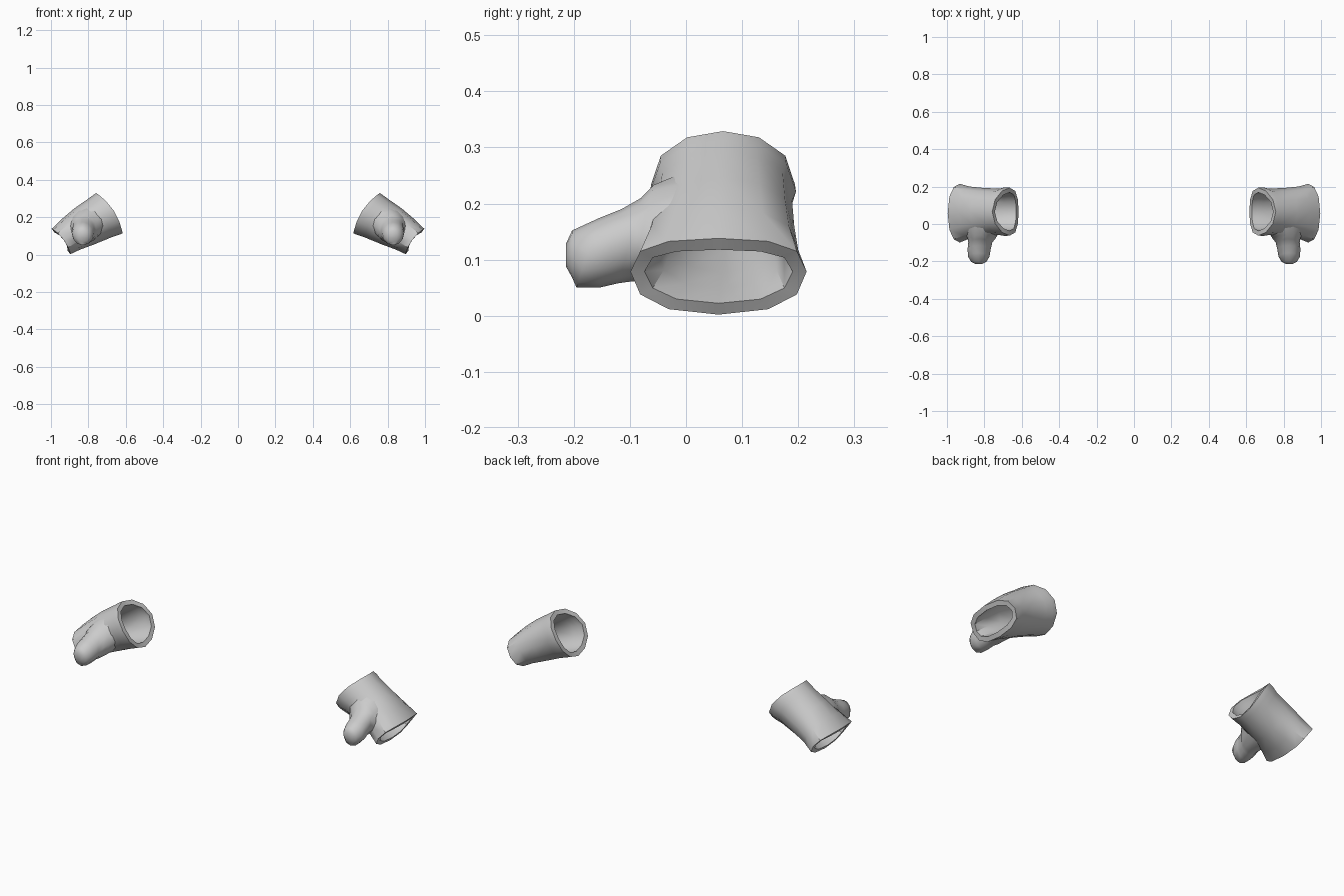
import bpy, bmesh, math
from mathutils import Vector
from mathutils.bvhtree import BVHTree

if "Cube" in bpy.data.objects:
    bpy.data.objects.remove(bpy.data.objects["Cube"])

SEG = 12
grey = bpy.data.materials.new("light grey cloth")
grey.diffuse_color = (0.6, 0.6, 0.6, 1)
grey.use_nodes = True
grey.node_tree.nodes["Principled BSDF"].inputs["Base Color"].default_value = grey.diffuse_color


def power(v, p):
    return math.copysign(abs(v) ** p, v)


def skin(bm, a, b):
    """Join two rings of equal size with quads."""
    n = len(a)
    for i in range(n):
        j = (i + 1) % n
        bm.faces.new((a[i], a[j], b[j], b[i]))


def finish(bm, name, angle):
    """Make a mesh object, smooth it and mirror it to the other hand."""
    bmesh.ops.recalc_face_normals(bm, faces=bm.faces[:])
    mesh = bpy.data.meshes.new(name)
    bm.to_mesh(mesh)
    bm.free()
    obj = bpy.data.objects.new(name, mesh)
    bpy.context.collection.objects.link(obj)
    mesh.materials.append(grey)
    for o in bpy.context.selected_objects:
        o.select_set(False)
    obj.select_set(True)
    bpy.context.view_layer.objects.active = obj
    bpy.ops.object.shade_smooth_by_angle(angle=math.radians(angle))
    obj.modifiers.new("other hand", 'MIRROR').use_axis[0] = True
    return obj


# Sleeve sections, cuff to knuckles: top x, z, bottom x, z, y centre, y half, squareness, bow
sections = [
    (0.758, 0.329, 0.617, 0.113, 0.066, 0.128, 1.00, 0.027),
    (0.780, 0.314, 0.645, 0.103, 0.066, 0.130, 1.00, 0.025),
    (0.803, 0.297, 0.677, 0.092, 0.065, 0.124, 1.00, 0.022),
    (0.875, 0.247, 0.770, 0.054, 0.064, 0.129, 0.95, 0.018),
    (0.940, 0.192, 0.845, 0.026, 0.061, 0.139, 0.88, 0.016),
    (0.996, 0.138, 0.897, 0.002, 0.058, 0.157, 0.82, 0.017),
]
AXIS = Vector((0.86, 0, -0.51))


def sleeve_ring(bm, sec, inset):
    tx, tz, bx, bz, yc, yh, p, bow = sec
    mid = Vector(((tx + bx) / 2, yc, (tz + bz) / 2))
    up = Vector(((tx - bx) / 2, 0, (tz - bz) / 2))
    up *= (up.length - inset) / up.length
    ring = []
    for i in range(SEG):
        a = math.tau * i / SEG
        s, c = math.sin(a), math.cos(a)
        ring.append(bm.verts.new(mid + up * power(c, p)
                                 + Vector((0, (yh - inset) * power(s, p), 0))
                                 - AXIS * bow * s * s))
    return ring


# Sleeve: outer wall, inner wall and the two flat rims
bm = bmesh.new()
outer = [sleeve_ring(bm, s, 0) for s in sections]
inner = [sleeve_ring(bm, s, 0.025) for s in sections]
for rings in (outer, inner):
    for a, b in zip(rings, rings[1:]):
        skin(bm, a, b)
skin(bm, outer[0], inner[0])
skin(bm, outer[-1], inner[-1])
bmesh.ops.recalc_face_normals(bm, faces=bm.faces[:])
tree = BVHTree.FromBMesh(bm)
finish(bm, "glove_sleeve", 40)

# Thumb: flared base sunk into the sleeve wall, rounded tip
thumb = [
    (0.808, -0.065, 0.160, 0.092, 0.100),
    (0.815, -0.078, 0.147, 0.074, 0.086),
    (0.822, -0.100, 0.134, 0.064, 0.076),
    (0.828, -0.135, 0.120, 0.062, 0.070),
    (0.830, -0.175, 0.112, 0.057, 0.062),
    (0.830, -0.203, 0.110, 0.040, 0.042),
    (0.830, -0.214, 0.108, 0.018, 0.020),
]
bm = bmesh.new()
rings = []
for k, (x, y, z, rx, rz) in enumerate(thumb):
    ring = []
    for i in range(SEG):
        a = math.tau * i / SEG
        # upper side leans back toward the wrist
        lean = 0.02 * math.sin(a) * (1 if 0 < k < 5 else 0)
        co = Vector((x + rx * math.cos(a), y + lean, z + rz * math.sin(a)))
        if k == 0:
            hit, normal, _, _ = tree.ray_cast(Vector((co.x, -0.5, co.z)), Vector((0, 1, 0)))
            if hit is None:
                hit, normal, _, _ = tree.find_nearest(co)
            co = hit - normal * 0.008
        ring.append(bm.verts.new(co))
    rings.append(ring)
for a, b in zip(rings, rings[1:]):
    skin(bm, a, b)
bm.faces.new(rings[-1])
finish(bm, "glove_thumb", 60)
